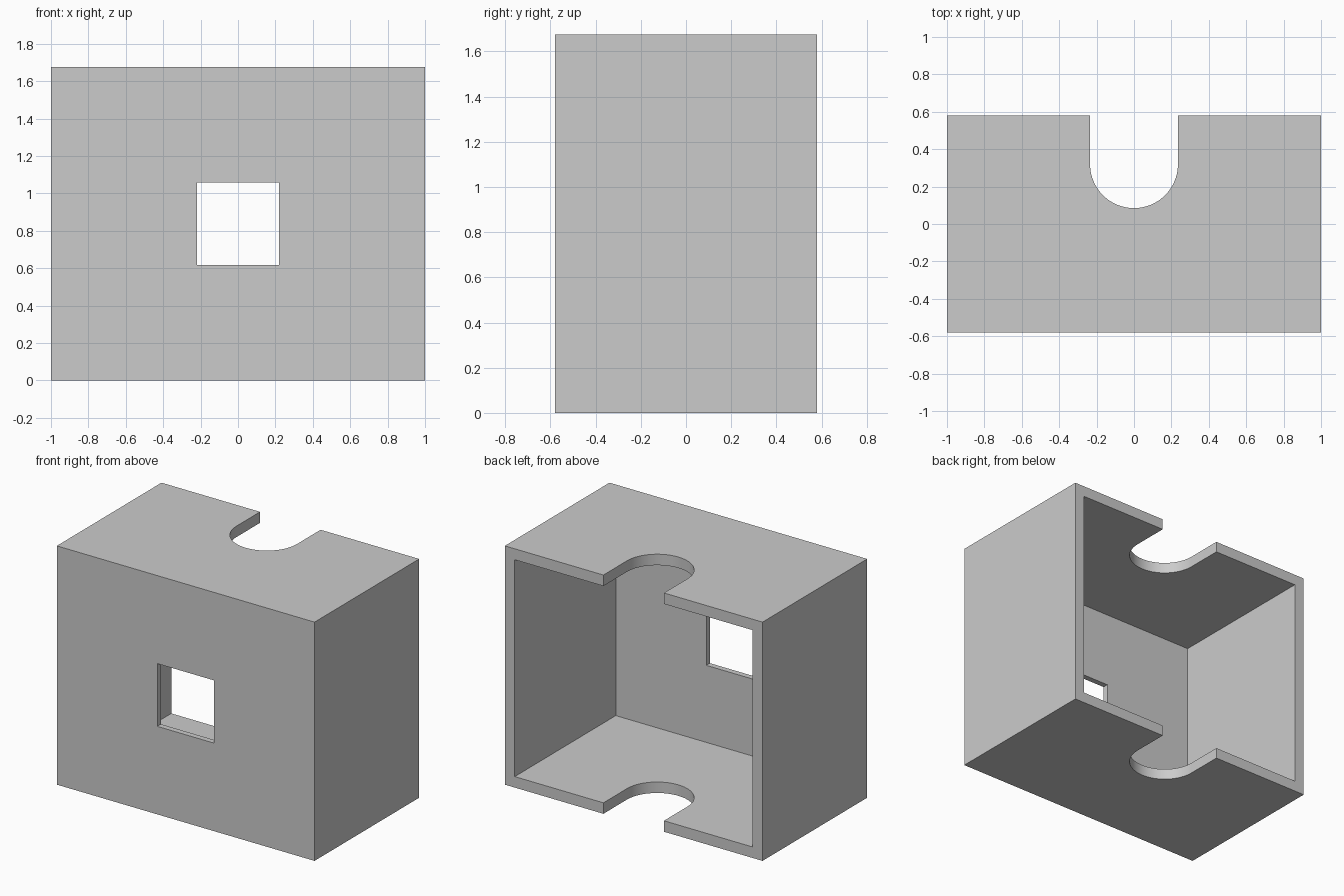
import bpy, bmesh, math

cube = bpy.data.objects.get("Cube")
if cube:
    bpy.data.objects.remove(cube, do_unlink=True)

# Overall size and wall thicknesses
WIDTH, DEPTH, HEIGHT = 2.0, 1.16, 1.675
WALL, FRONT = 0.077, 0.04
NOTCH_R, NOTCH_Y = 0.235, 0.32
WINDOW = 0.44

grey = bpy.data.materials.new("light grey")
grey.use_nodes = True
colour = (0.6, 0.6, 0.6, 1)
grey.diffuse_color = colour
grey.node_tree.nodes["Principled BSDF"].inputs["Base Color"].default_value = colour


def add_box(name, x, y, z):
    """Box spanning the given (low, high) ranges."""
    bpy.ops.mesh.primitive_cube_add(size=1, location=[sum(r) / 2 for r in (x, y, z)])
    obj = bpy.context.object
    obj.name = name
    obj.scale = [r[1] - r[0] for r in (x, y, z)]
    bpy.ops.object.transform_apply(location=True, rotation=False, scale=True)
    return obj


def add_prism(name, outline, low, high):
    """Vertical extrusion of a flat outline."""
    bm = bmesh.new()
    face = bm.faces.new([bm.verts.new((x, y, low)) for x, y in outline])
    top = bmesh.ops.extrude_face_region(bm, geom=[face])["geom"]
    bmesh.ops.translate(bm, vec=(0, 0, high - low),
                        verts=[v for v in top if isinstance(v, bmesh.types.BMVert)])
    bmesh.ops.recalc_face_normals(bm, faces=bm.faces)
    mesh = bpy.data.meshes.new(name)
    bm.to_mesh(mesh)
    bm.free()
    obj = bpy.data.objects.new(name, mesh)
    bpy.context.collection.objects.link(obj)
    return obj


# Outer shell
back = DEPTH / 2
shell = add_box("open_back_box", (-WIDTH / 2, WIDTH / 2), (-back, back), (0, HEIGHT))
shell.data.materials.append(grey)

# Hollow interior, open at the back
inner = WIDTH / 2 - WALL
cavity = add_box("cavity_cutter", (-inner, inner), (FRONT - back, back + 0.2),
                 (WALL, HEIGHT - WALL))

# Square window in the front wall
half, mid = WINDOW / 2, HEIGHT / 2
window = add_box("window_cutter", (-half, half), (-back - 0.1, 0),
                 (mid - half, mid + half))

# Round-ended notch through the top and bottom panels
STEPS = 40
arc = [math.pi + math.pi * i / STEPS for i in range(STEPS + 1)]
outline = [(NOTCH_R * math.cos(a), NOTCH_Y + NOTCH_R * math.sin(a)) for a in arc]
outline += [(NOTCH_R, back + 0.1), (-NOTCH_R, back + 0.1)]
notch = add_prism("notch_cutter", outline, -0.1, HEIGHT + 0.1)

# Cut the shell, then drop the cutters
for cutter in (cavity, window, notch):
    cutter.hide_render = True
    mod = shell.modifiers.new(cutter.name, "BOOLEAN")
    mod.object = cutter
    mod.operation = "DIFFERENCE"
    mod.solver = "EXACT"

bpy.ops.object.select_all(action="DESELECT")
shell.select_set(True)
bpy.context.view_layer.objects.active = shell
for mod in list(shell.modifiers):
    bpy.ops.object.modifier_apply(modifier=mod.name)
for cutter in (cavity, window, notch):
    bpy.data.objects.remove(cutter, do_unlink=True)

# Smooth the notch curve, keep the box edges sharp
bpy.ops.object.shade_smooth_by_angle(angle=math.radians(30))
